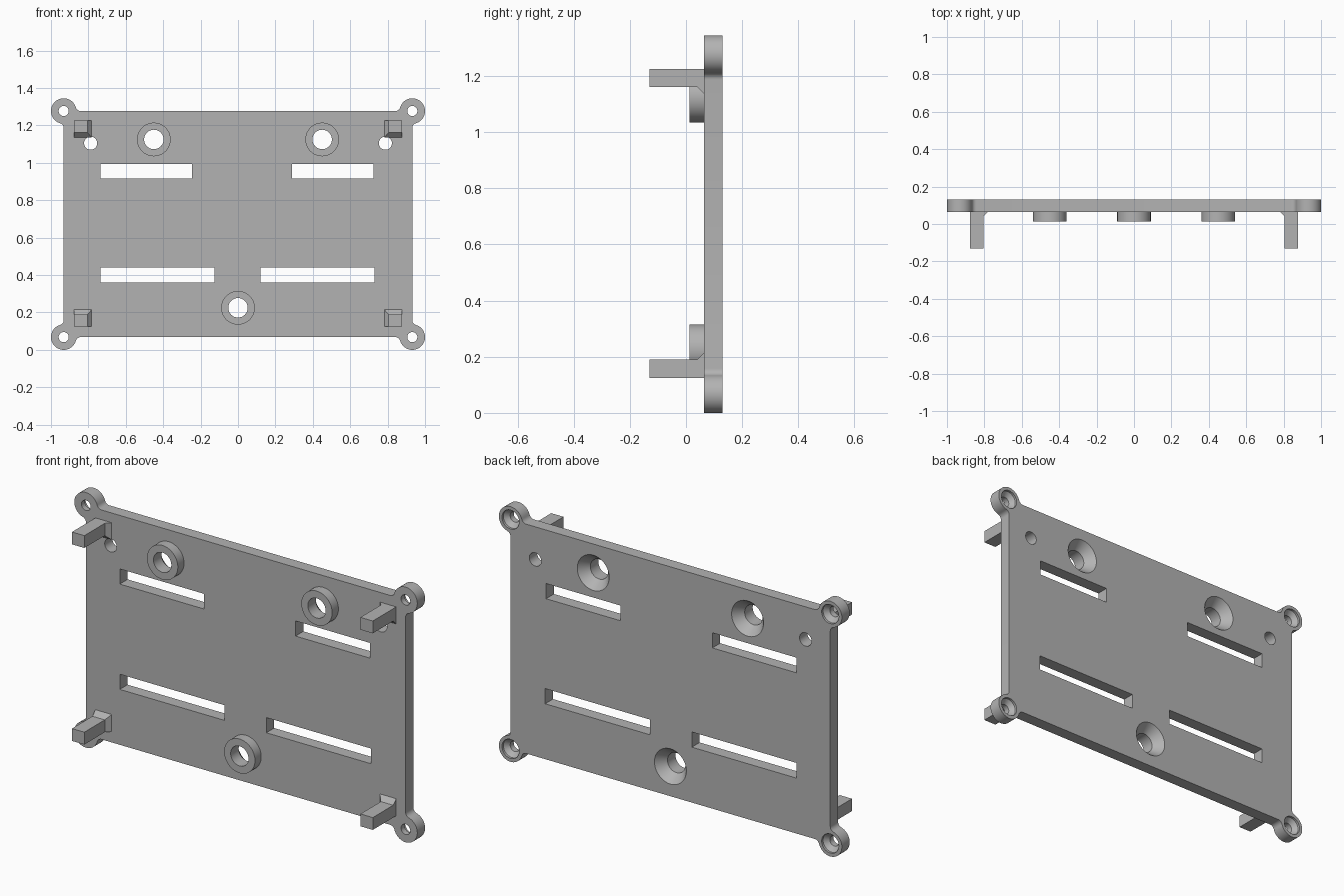
import bpy, bmesh
from math import sin, cos, pi, asin, sqrt, radians

cube = bpy.data.objects.get("Cube")
if cube:
    bpy.data.objects.remove(cube, do_unlink=True)

BACK, FACE = 0.13, 0.065           # back and front planes of the plate
EAR_X, LOW, HIGH = 0.932, 0.068, 1.277
EAR_R, FILLET = 0.068, 0.026

grey = bpy.data.materials.new("plain grey")
grey.use_nodes = True
grey.diffuse_color = (0.45, 0.45, 0.45, 1)
grey.node_tree.nodes["Principled BSDF"].inputs["Base Color"].default_value = grey.diffuse_color


def loft(bm, sections, closed=False):
    """Skin matching (x, z) outlines placed at depths y; cap or join the ends."""
    rings = [[bm.verts.new((x, y, z)) for x, z in pts] for y, pts in sections]
    pairs = list(zip(rings, rings[1:]))
    if closed:
        pairs.append((rings[-1], rings[0]))
    else:
        bm.faces.new(rings[0])
        bm.faces.new(rings[-1])
    for a, b in pairs:
        for i in range(len(a)):
            j = (i + 1) % len(a)
            bm.faces.new((a[i], a[j], b[j], b[i]))


def finish(name, bm):
    bmesh.ops.recalc_face_normals(bm, faces=bm.faces[:])
    mesh = bpy.data.meshes.new(name)
    bm.to_mesh(mesh)
    bm.free()
    mesh.materials.append(grey)
    obj = bpy.data.objects.new(name, mesh)
    bpy.context.collection.objects.link(obj)
    return obj


def select(obj):
    bpy.ops.object.select_all(action="DESELECT")
    obj.select_set(True)
    bpy.context.view_layer.objects.active = obj


def smooth(obj):
    select(obj)
    bpy.ops.object.shade_smooth_by_angle(angle=radians(30))


def arc(cx, cz, r, start, end, steps):
    return [(cx + r * cos(start + (end - start) * i / steps),
             cz + r * sin(start + (end - start) * i / steps)) for i in range(steps + 1)]


def circle(cx, cz, r, n=48):
    return arc(cx, cz, r, 0, 2 * pi, n)[:-1]


def box(x0, x1, z0, z1):
    return [(x0, z0), (x1, z0), (x1, z1), (x0, z1)]


# Plate outline: one round ear with blended roots, mirrored to four corners
tilt = asin(FILLET / (EAR_R + FILLET))
reach = sqrt((EAR_R + FILLET) ** 2 - FILLET ** 2)
ear = (arc(FILLET, -reach, FILLET, pi, pi / 2 + tilt, 6)
       + arc(0, 0, EAR_R, tilt - pi / 2, pi - tilt, 40)[1:-1]
       + arc(-reach, FILLET, FILLET, -tilt, -pi / 2, 6))
outline = []
for sx, sz in ((1, 1), (-1, 1), (-1, -1), (1, -1)):
    z0 = HIGH if sz > 0 else LOW
    pts = [(sx * (EAR_X + x), z0 + sz * z) for x, z in ear]
    outline += pts if sx * sz > 0 else pts[::-1]
bm = bmesh.new()
loft(bm, [(FACE, outline), (BACK, outline)])
plate = finish("mounting_plate", bm)

# Cutters for slots, plain holes and countersunk holes
bosses = [(-0.45, 1.125), (0.45, 1.125), (0, 0.225)]
bm = bmesh.new()
OUT, IN = BACK + 0.02, FACE - 0.02
for rect in (box(-0.735, -0.245, 0.915, 0.995), box(0.29, 0.725, 0.915, 0.995),
             box(-0.735, -0.125, 0.36, 0.44), box(0.12, 0.73, 0.36, 0.44)):
    loft(bm, [(IN, rect), (OUT, rect)])
for side in (-1, 1):
    hole = circle(side * 0.788, 1.105, 0.035)
    loft(bm, [(IN, hole), (OUT, hole)])
    for z in (LOW, HIGH):
        c = side * EAR_X
        loft(bm, [(IN, circle(c, z, 0.027)), (BACK - 0.035, circle(c, z, 0.027)),
                  (BACK - 0.012, circle(c, z, 0.05)), (OUT, circle(c, z, 0.05))])
for x, z in bosses:
    loft(bm, [(IN, circle(x, z, 0.052)), (BACK - 0.05, circle(x, z, 0.052)),
              (BACK, circle(x, z, 0.093)), (OUT, circle(x, z, 0.093))])
cutter = finish("hole_cutter", bm)
cutter.hide_render = True
cut = plate.modifiers.new("holes", "BOOLEAN")
cut.operation, cut.solver, cut.object = "DIFFERENCE", "EXACT", cutter
select(plate)
bpy.ops.object.modifier_apply(modifier=cut.name)
bpy.data.objects.remove(cutter, do_unlink=True)
smooth(plate)

# Raised rings around the three large holes
for name, (x, z) in zip(("right_boss", "left_boss", "lower_boss"), bosses):
    bm = bmesh.new()
    outer, inner = circle(x, z, 0.09), circle(x, z, 0.052)
    loft(bm, [(FACE, outer), (0.013, outer), (0.013, inner), (FACE, inner)], closed=True)
    smooth(finish(name, bm))

# Square posts with a chamfered root on the two inward sides
for side, sname in ((-1, "right"), (1, "left")):
    for z_out, z_in, hname in ((0.125, 0.19, "lower"), (1.226, 1.161, "upper")):
        root = 0.025 if z_in > z_out else -0.025
        shaft = box(side * 0.805, side * 0.877, z_out, z_in)
        foot = box(side * 0.782, side * 0.877, z_out, z_in + root)
        bm = bmesh.new()
        loft(bm, [(-0.13, shaft), (0.04, shaft), (FACE, foot)])
        finish(f"{hname}_{sname}_post", bm)
